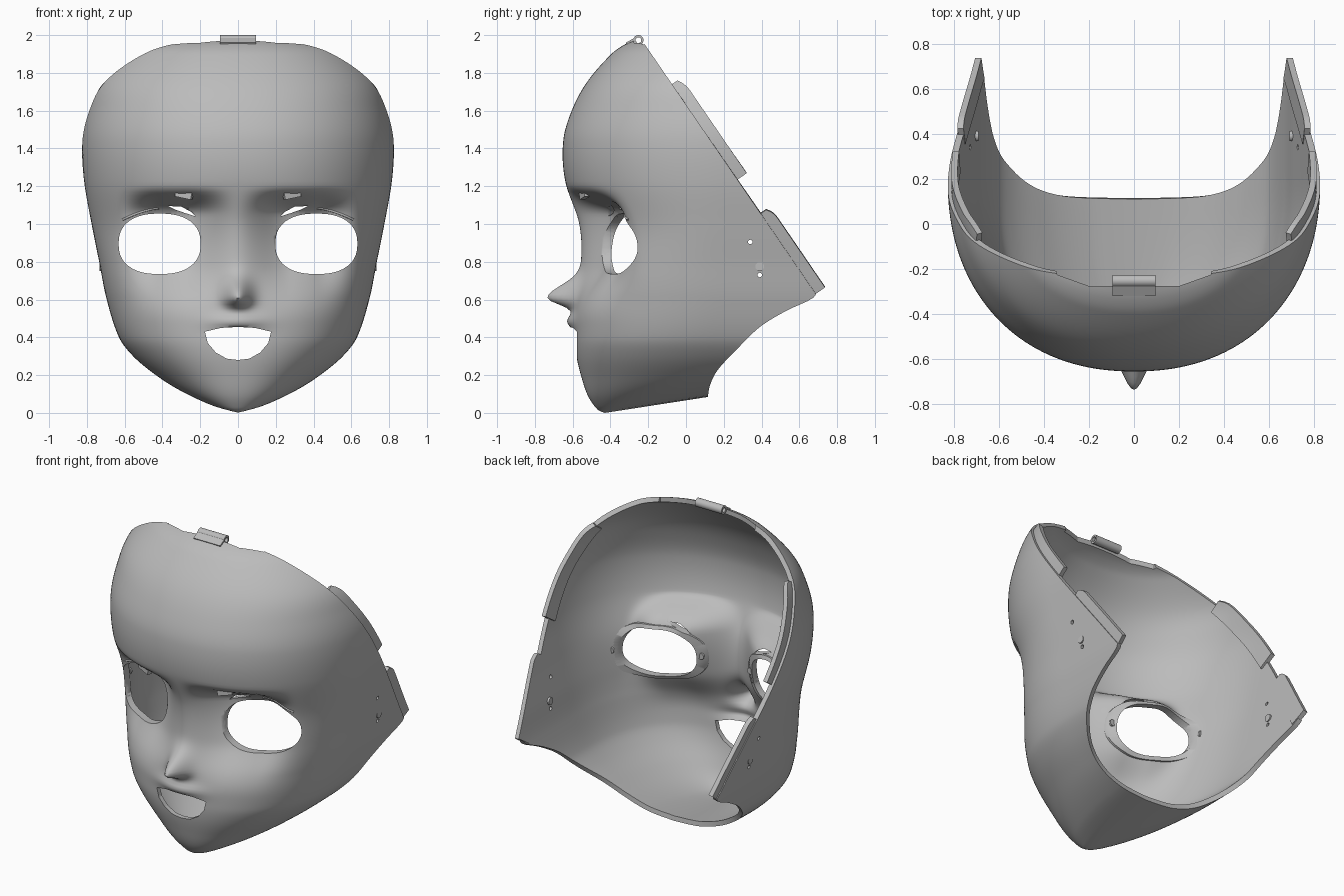
import bpy, bmesh, math
from math import sin, cos, pi, exp, radians
from mathutils import Matrix

if "Cube" in bpy.data.objects:
    bpy.data.objects.remove(bpy.data.objects["Cube"], do_unlink=True)
grey = bpy.data.materials.new("plain_grey")
grey.use_nodes = True
grey.diffuse_color = (0.5, 0.5, 0.5, 1)
grey.node_tree.nodes["Principled BSDF"].inputs["Base Color"].default_value = (0.5, 0.5, 0.5, 1)

# Face outline by height: z, half width, front y
OUTLINE = [(0, 0, -.43), (.01, .11, -.45), (.03, .2, -.475), (.1, .335, -.52), (.2, .46, -.555),
           (.3, .56, -.58), (.4, .63, -.59), (.6, .695, -.585), (.8, .735, -.555), (1.0, .775, -.565),
           (1.23, .815, -.64), (1.44, .825, -.65), (1.6, .80, -.605), (1.75, .75, -.525),
           (1.9, .62, -.395), (1.95, .54, -.325), (1.985, .38, -.2417)]
# Lower rear rim: z, y
JAW_RIM = [(0, .115), (.1, .128), (.2, .165), (.3, .24), (.45, .385), (.54, .53), (.6, .66), (.625, .69)]
TOP = 1.985

def curve_at(table, z, k):
    """Smooth interpolation of column k."""
    i = max(j for j in range(len(table) - 1) if j == 0 or table[j][0] <= z)
    def slope(j):
        a, b = table[max(j - 1, 0)], table[min(j + 1, len(table) - 1)]
        return (b[k] - a[k]) / (b[0] - a[0])
    p, q = table[i], table[i + 1]
    h = q[0] - p[0]
    t = (z - p[0]) / h
    return ((2*t**3 - 3*t*t + 1) * p[k] + (t**3 - 2*t*t + t) * h * slope(i)
            + (3*t*t - 2*t**3) * q[k] + (t**3 - t*t) * h * slope(i + 1))

def rim_y(z):
    return -.228 + (1.965 - z) * .685 if z > .62 else curve_at(JAW_RIM, z, 1)

def step(t):
    t = min(max(t, 0), 1)
    return t * t * (3 - 2 * t)

def band(v, a, b, c, d):
    return step((v - a) / (b - a)) * step((d - v) / (d - c))

def section(z):
    """Half width, y of the widest point, depth in front of it, roundness."""
    mid = .05 + .15 * min(1, z / .6)
    return max(curve_at(OUTLINE, z, 1), 0), mid, mid - curve_at(OUTLINE, z, 2), 2.2 + .18 * band(z, .1, .4, .7, 1)

def relief(x, z):
    """Eye sockets, nose and upper lip as a shift in y."""
    x = abs(x)
    socket = (.125 + .22 * (z - .9)) * band(x, 0, .28, .42, .65) * band(z, .48, .77, 1.05, 1.2)
    nose = .15 * exp(-(x / .065)**2 - ((z - .61) / (.09 if z > .61 else .048))**2)
    lip = .04 * exp(-(x / .13)**2 - ((z - .485) / .04)**2)
    return socket - nose - lip

def surface_y(x, z):
    w, mid, depth, n = section(z)
    return mid - depth * max(0, 1 - (abs(x) / w)**n)**(1 / n) + relief(x, z)

def side_x(y, z):
    w, mid, depth, n = section(z)
    return w * max(0, 1 - (max(0, mid - y) / depth)**n)**(1 / n)

def place(name, data):
    data.materials.append(grey)
    ob = bpy.data.objects.new(name, data)
    bpy.context.collection.objects.link(ob)
    return ob

def add_object(name, bm):
    me = bpy.data.meshes.new(name)
    bm.to_mesh(me)
    bm.free()
    return place(name, me)

def activate(ob):
    bpy.ops.object.select_all(action='DESELECT')
    ob.select_set(True)
    bpy.context.view_layer.objects.active = ob

def smooth(ob):
    activate(ob)
    bpy.ops.object.shade_smooth_by_angle(angle=radians(55))

def apply(ob, kind, **settings):
    mod = ob.modifiers.new(kind.lower(), kind)
    for key, value in settings.items():
        setattr(mod, key, value)
    activate(ob)
    bpy.ops.object.modifier_apply(modifier=mod.name)

def add_grid(bm, rows, side):
    """Quads over rows of points; side -1 mirrors in x."""
    vs = [[bm.verts.new((side * x, y, z)) for x, y, z in row] for row in rows]
    for lo, hi in zip(vs, vs[1:]):
        for i in range(len(lo) - 1):
            bm.faces.new([lo[i], lo[i + 1], hi[i + 1], hi[i]][::side])

def add_ring(name, profile, count):
    """Closed ring swept from a profile given by angle."""
    bm = bmesh.new()
    vs = [[bm.verts.new(p) for p in profile(2 * pi * i / count)] for i in range(count)]
    for a, b in zip(vs, vs[1:] + vs[:1]):
        for j in range(4):
            k = (j + 1) % 4
            bm.faces.new((a[j], a[k], b[k], b[j]))
    bmesh.ops.recalc_face_normals(bm, faces=bm.faces)
    return add_object(name, bm)

def add_prism(bm, points, to_3d, start, end):
    a, b = ([bm.verts.new(to_3d(p, q, d)) for p, q in points] for d in (start, end))
    bm.faces.new(a)
    bm.faces.new(b[::-1])
    for i in range(len(a)):
        bm.faces.new((a[i - 1], b[i - 1], b[i], a[i]))

def add_block(name, size, matrix):
    bm = bmesh.new()
    bmesh.ops.create_cube(bm, size=1, matrix=matrix @ Matrix.Diagonal((*size, 1)))
    add_object(name, bm)

def add_disc(name, radius, depth, at, axis):
    bm = bmesh.new()
    bmesh.ops.create_cone(bm, cap_ends=True, segments=24, radius1=radius, radius2=radius, depth=depth,
                          matrix=Matrix.Translation(at) @ Matrix.Rotation(pi / 2, 4, axis))
    smooth(add_object(name, bm))

def eye_point(a, sx=1, sz=1):
    c, s = cos(a), sin(a)
    return (.415 + sx * .217 * math.copysign(abs(c)**.84, c), .895 + sz * .16 * math.copysign(abs(s)**.84, s))

# Face shell, thinner inside the nose and lip
rows = []
for r in range(131):
    v = r / 130
    s = TOP * (.5 * v + .25 * (1 - cos(pi * v)))
    w, mid, depth, n = section(s)
    over = (rim_y(s) - mid) / depth
    sweep = pi / 2 + over if over > 0 else math.acos(min(1, -over)**(n / 2))
    row = []
    for c in range(73):
        t = sweep * (c / 72)**1.3
        u = min(t, pi / 2)
        x = w * sin(u)**(2 / n)
        y = mid - depth * max(0, cos(u))**(2 / n) + (t - u) * depth + relief(x, s)
        row.append((x, y, max(0, s + .085 * (y + .43) / .55 * max(0, 1 - s / .4)**2)))
    rows.append(row)
bm = bmesh.new()
for side in (1, -1):
    add_grid(bm, rows, side)
bmesh.ops.remove_doubles(bm, verts=bm.verts, dist=1e-4)
shell = add_object("face_shell", bm)
group = shell.vertex_groups.new(name="thickness")
for v in shell.data.vertices:
    thin = exp(-(v.co.x / .14)**2 - ((v.co.z - .56) / .12)**2) if v.co.y < -.4 else 0
    group.add([v.index], 1 - .85 * thin, 'REPLACE')
apply(shell, 'SOLIDIFY', thickness=.03, offset=-1, vertex_group="thickness")

# Cutter for eyes, mouth, lid slits, side holes and the crown recess
bm = bmesh.new()
half_mouth = [(.175, .43), (.16, .37), (.118, .32), (.06, .287)]
mouth = [(0, .455), (.09, .45)] + half_mouth + [(0, .28)] + [(-x, z) for x, z in half_mouth[::-1]] + [(-.09, .45)]
slit = [(.37, 1.095), (.3, 1.092), (.25, 1.065), (.225, 1.04), (.28, 1.058), (.33, 1.075)]
crown = [(-.36, -.1), (-.34, -.225), (-.2, -.275), (.2, -.275), (.34, -.225), (.36, -.1)]
add_prism(bm, mouth, lambda p, q, d: (p, d, q), -.9, -.3)
add_prism(bm, crown, lambda p, q, d: (p, q, d), 1.87, 2.1)
for side in (1, -1):
    for shape in ([eye_point(2 * pi * i / 56) for i in range(56)], slit):
        add_prism(bm, shape, lambda p, q, d: (side * p, d, q), -.9, .1)
    for y, z in ((.34, .905), (.39, .73)):
        hole = [(y + .012 * cos(i * pi / 8), z + .012 * sin(i * pi / 8)) for i in range(16)]
        add_prism(bm, hole, lambda p, q, d: (side * d, p, q), .6, .95)
bmesh.ops.recalc_face_normals(bm, faces=bm.faces)
cutter = add_object("opening_cutter", bm)
cutter.hide_render = True
apply(shell, 'BOOLEAN', object=cutter, operation='DIFFERENCE', solver='EXACT')
smooth(shell)

for side, label in ((1, "left"), (-1, "right")):
    # Rim behind each eye opening, with two round seats
    def eye_rim(a):
        corners = ((.93, .93, .012), (1.24, 1.13, .012), (1.24, 1.13, .05), (.93, .93, .05))
        spots = [(*eye_point(a, sx, sz), off) for sx, sz, off in corners]
        return [(side * x, surface_y(x, z) + off, z) for x, z, off in spots]
    rim = add_ring(label + "_eye_rim", eye_rim, 72)
    apply(rim, 'BOOLEAN', object=cutter, operation='DIFFERENCE', solver='EXACT')
    smooth(rim)
    for x, end in ((.175, "inner"), (.655, "outer")):
        add_disc(f"{label}_{end}_eye_seat", .02, .012, (side * x, surface_y(x, .9) + .05, .9), 'X')

    # Brow peg
    slope = (surface_y(.32, 1.155) - surface_y(.25, 1.155)) / .07
    add_block(label + "_brow_peg", (.09, .03, .036),
              Matrix.Translation((side * .285, surface_y(.285, 1.155) + .003, 1.155))
              @ Matrix.Rotation(side * math.atan(slope), 4, 'Z') @ Matrix.Rotation(-side * .2, 4, 'Y'))

    # Lash line above the outer eye
    cu = bpy.data.curves.new(label + "_lash_line", 'CURVE')
    cu.dimensions, cu.bevel_depth, cu.use_fill_caps = '3D', .006, True
    line = cu.splines.new('POLY')
    line.points.add(8)
    for i, p in enumerate(line.points):
        x, z = .42 + .19 * i / 8, 1.083 - .06 * (i / 8)**1.6
        p.co = (side * x, surface_y(x, z), z, 1)
    place(label + "_lash_line", cu)

    # Joining tabs inside the slanted rim
    for where, low, high, inset in (("upper", 1.235, 1.74, .016), ("lower", .63, 1.055, .006)):
        rows = []
        for i in range(25):
            z = low + (high - low) * i / 24
            reach = .11 - .025 * max(0, (i - 21) / 3)**2
            spots = [(rim_y(z) + .825 * e, z + .565 * e) for e in (reach * j / 6 - .05 for j in range(7))]
            rows.append([(side_x(y, h) - inset, y, h) for y, h in spots])
        bm = bmesh.new()
        add_grid(bm, rows, side)
        tab = add_object(f"{label}_{where}_tab", bm)
        apply(tab, 'SOLIDIFY', thickness=.028, offset=-1)
        smooth(tab)

    # Round stud on the side
    add_disc(label + "_side_stud", .023, .045, (side * (side_x(.39, .775) - .0185), .39, .775), 'Y')

# Hinge tube and its strip at the crown
smooth(add_ring("crown_hinge", lambda a: [(x, -.252 + r * cos(a), 1.973 + r * sin(a)) for x, r in
                                          ((-.095, .015), (-.095, .027), (.095, .027), (.095, .015))], 32))
add_block("crown_hinge_strip", (.19, .05, .026),
          Matrix.Translation((0, -.29, 1.961)) @ Matrix.Rotation(radians(30), 4, 'X'))
bpy.data.objects.remove(cutter, do_unlink=True)
